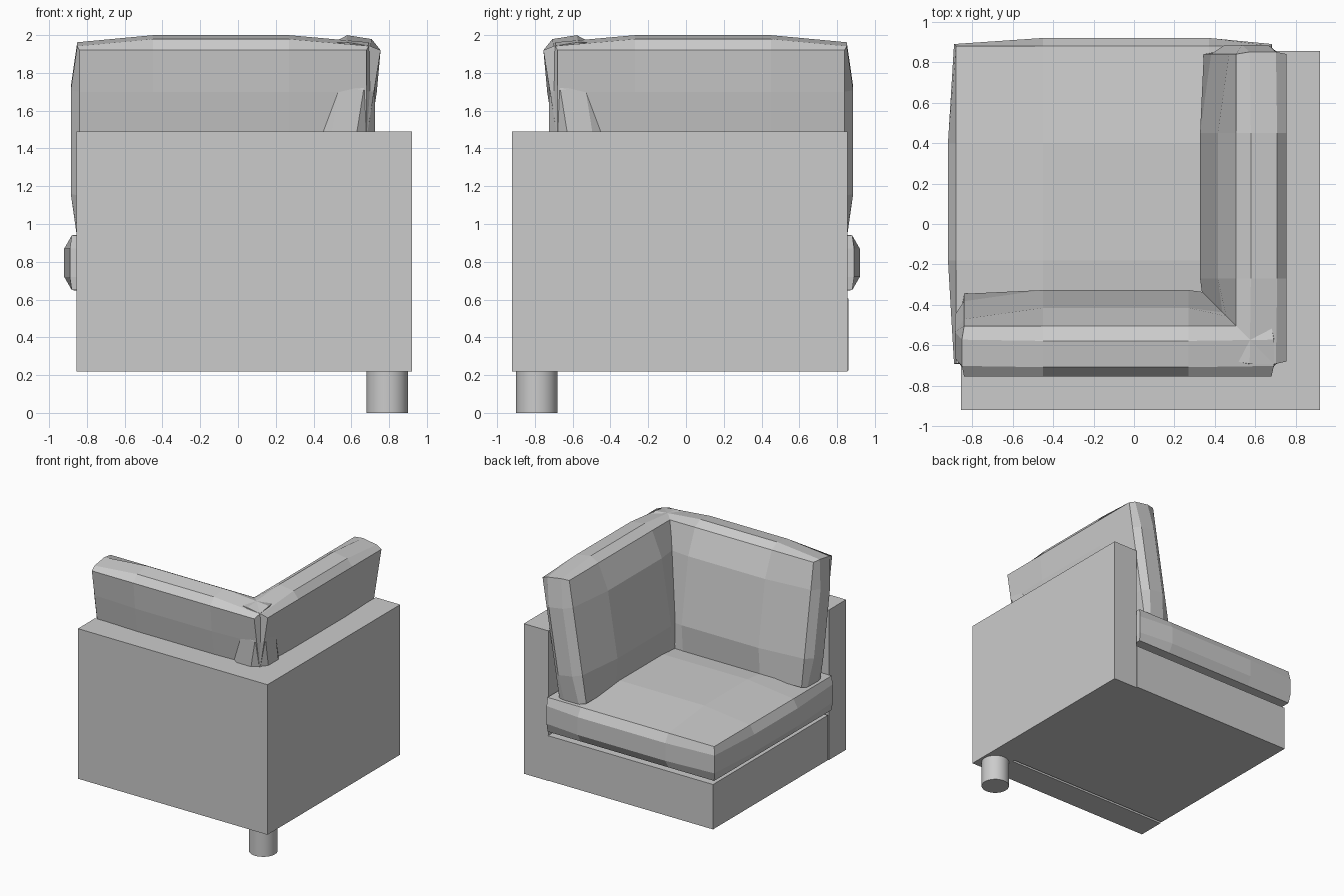
import bpy
import bmesh
from itertools import product
from mathutils import Matrix

cube = bpy.data.objects.get("Cube")
if cube:
    bpy.data.objects.remove(cube)

grey = bpy.data.materials.new("grey_fabric")
grey.use_nodes = True
COLOUR = (0.6, 0.6, 0.6, 1)
grey.diffuse_color = COLOUR
grey.node_tree.nodes["Principled BSDF"].inputs["Base Color"].default_value = COLOUR


def add_object(name, bm):
    bmesh.ops.recalc_face_normals(bm, faces=bm.faces)
    mesh = bpy.data.meshes.new(name)
    bm.to_mesh(mesh)
    bm.free()
    mesh.materials.append(grey)
    obj = bpy.data.objects.new(name, mesh)
    bpy.context.collection.objects.link(obj)
    return obj


def box(name, low, high):
    bm = bmesh.new()
    bmesh.ops.create_cube(bm, size=1)
    for v in bm.verts:
        v.co = [l + (h - l) * (c + 0.5) for l, h, c in zip(low, high, v.co)]
    return add_object(name, bm)


def cushion(name, stations, bulge, thin, place=None):
    """Puffed 3x3x3 box: stations per axis, (low, high) bulge per axis."""
    bm = bmesh.new()
    verts = {}
    for idx in product(range(4), repeat=3):
        ends = [a for a in range(3) if idx[a] in (0, 3)]
        if not ends:
            continue
        co = [stations[a][idx[a]] for a in range(3)]
        # Faces puff fully, the short corner edges only a little
        amount = 1 if len(ends) == 1 else 0.25
        if len(ends) == 1 or (len(ends) == 2 and thin not in ends):
            for a in ends:
                high = idx[a] == 3
                co[a] += amount * bulge[a][high] * (1 if high else -1)
        verts[idx] = bm.verts.new(place(co) if place else co)
    for axis, side, i, j in product(range(3), (0, 3), range(3), range(3)):
        corners = []
        for di, dj in ((0, 0), (1, 0), (1, 1), (0, 1)):
            key = [i + di, j + dj]
            key.insert(axis, side)
            corners.append(verts[tuple(key)])
        bm.faces.new(corners)
    return add_object(name, bm)


# Frame: two tall walls around a low base
WALL = 0.69
box("side_wall", (WALL, -0.92, 0.22), (0.92, 0.855, 1.49))
box("front_wall", (-0.855, -0.92, 0.22), (WALL, -WALL, 1.49))
box("seat_base", (-0.855, -0.675, 0.225), (WALL, 0.86, 0.605))

# Seat cushion
cushion("seat_cushion",
        [(-0.88, -0.45, 0.37, 0.68), (-0.69, -0.18, 0.4, 0.88), (0.65, 0.72, 0.87, 0.94)],
        [(0.04, 0.01), (0.01, 0.04), (0.04, 0.05)], thin=2)

# Back cushions, leaning outward; the second mirrors the first across the diagonal
LEAN = 0.16
OUTER, TOP = -0.755, 1.92


def lean(co):
    x, y, z = co
    return x, y + LEAN * (TOP - z), z + LEAN * (y - OUTER)


def lean_swapped(co):
    x, y, z = lean(co)
    return -y, -x, z


upright = [(-0.84, -0.45, 0.27, 0.68), (OUTER, -0.7, -0.57, -0.505), (0.92, 1.15, 1.7, TOP)]
puff = [(0.045, 0.045), (0.015, 0.055), (0.03, 0.05)]
cushion("front_back_cushion", upright, puff, thin=1, place=lean)
cushion("side_back_cushion", upright, puff, thin=1, place=lean_swapped)

# Corner leg
bm = bmesh.new()
bmesh.ops.create_cone(bm, cap_ends=True, segments=32, radius1=0.11, radius2=0.11,
                      depth=0.22, matrix=Matrix.Translation((0.79, -0.79, 0.11)))
leg = add_object("corner_leg", bm)
bpy.context.view_layer.objects.active = leg
leg.select_set(True)
bpy.ops.object.shade_smooth_by_angle()
